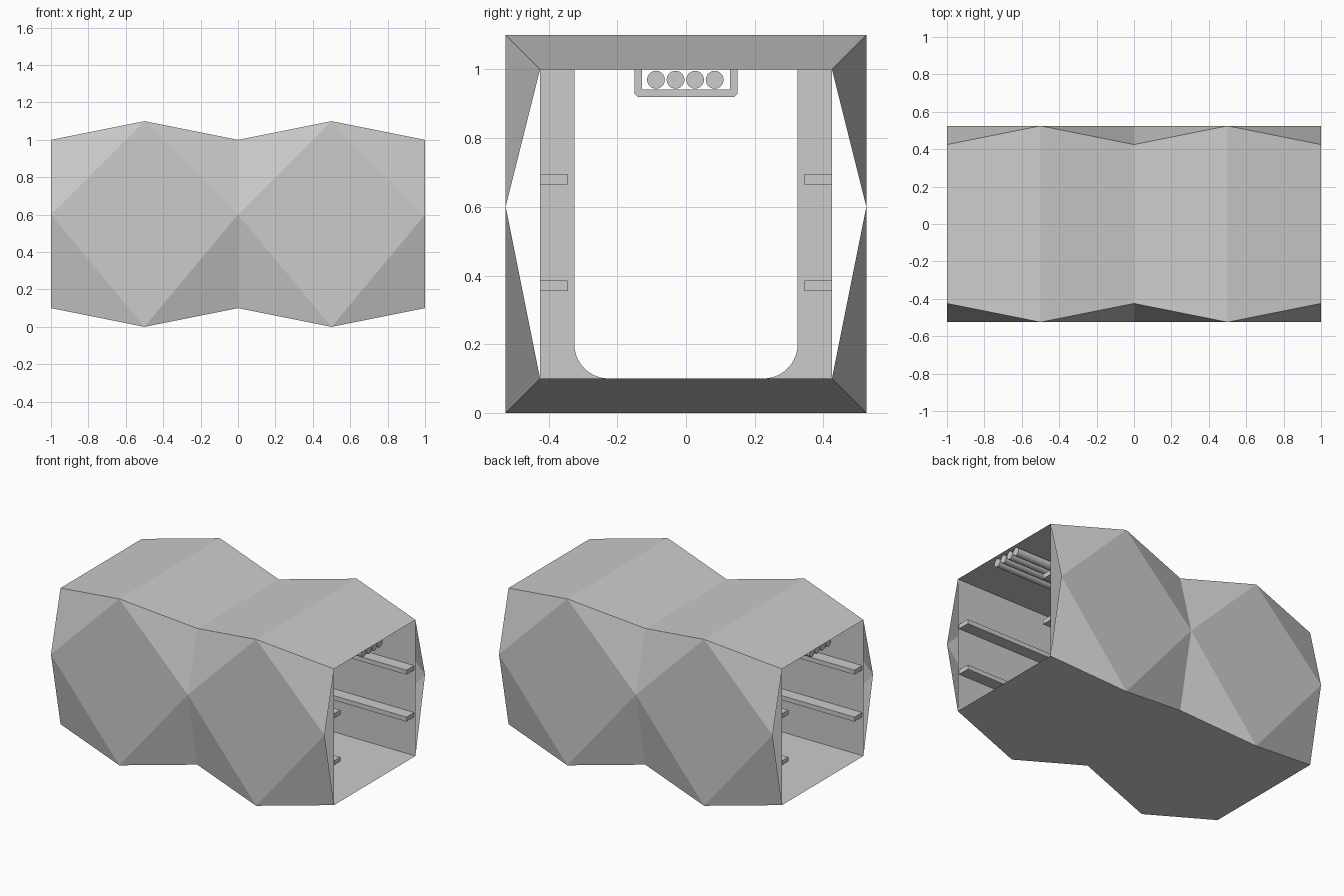
import bpy, bmesh, math

cube = bpy.data.objects.get("Cube")
if cube:
    bpy.data.objects.remove(cube, do_unlink=True)

grey = bpy.data.materials.new("light_grey")
grey.use_nodes = True
grey.diffuse_color = (0.6, 0.6, 0.6, 1)
grey.node_tree.nodes["Principled BSDF"].inputs["Base Color"].default_value = (0.6, 0.6, 0.6, 1)


def finish(name, bm, recalc=True):
    if recalc:
        bmesh.ops.recalc_face_normals(bm, faces=bm.faces)
    mesh = bpy.data.meshes.new(name)
    bm.to_mesh(mesh)
    bm.free()
    mesh.materials.append(grey)
    obj = bpy.data.objects.new(name, mesh)
    bpy.context.collection.objects.link(obj)
    return obj


def extrude_x(name, profile, x0, x1):
    """Solid bar along x from a (y, z) outline."""
    bm = bmesh.new()
    face = bm.faces.new([bm.verts.new((x0, y, z)) for y, z in profile])
    out = bmesh.ops.extrude_face_region(bm, geom=[face])["geom"]
    verts = [v for v in out if isinstance(v, bmesh.types.BMVert)]
    bmesh.ops.translate(bm, verts=verts, vec=(x1 - x0, 0, 0))
    return finish(name, bm)


# Faceted outer shell: valleys at the ends and middle, ridges between
VALLEY, RIDGE = 0.425, 0.525
bm = bmesh.new()
rings = []
for i in range(5):
    x = -1 + i * 0.5
    ridge = i % 2 == 1
    y, top, bottom = (RIDGE, 1.1, 0) if ridge else (VALLEY, 1.0, 0.1)
    ring = {}
    for s in (-1, 1):
        ring[s, "top"] = bm.verts.new((x, s * y, top))
        ring[s, "bottom"] = bm.verts.new((x, s * y, bottom))
        if not ridge:
            ring[s, "mid"] = bm.verts.new((x, s * RIDGE, 0.6))
    rings.append(ring)
for a, b in zip(rings, rings[1:]):
    for level in ("top", "bottom"):
        bm.faces.new([a[-1, level], a[1, level], b[1, level], b[-1, level]])
for i in (1, 3):
    before, peak, after = rings[i - 1:i + 2]
    for s in (-1, 1):
        bm.faces.new([before[s, "mid"], peak[s, "top"], after[s, "mid"], peak[s, "bottom"]])
        for valley in (before, after):
            for level in ("top", "bottom"):
                bm.faces.new([valley[s, level], valley[s, "mid"], peak[s, level]])
finish("outer_shell", bm)

# Straight inner lining, open at both ends and facing inward
bm = bmesh.new()
corners = [(-VALLEY, 0.1), (VALLEY, 0.1), (VALLEY, 1.0), (-VALLEY, 1.0)]
ends = [[bm.verts.new((x, y, z)) for y, z in corners] for x in (-1, 1)]
for k in range(4):
    n = (k + 1) % 4
    bm.faces.new([ends[0][k], ends[1][k], ends[1][n], ends[0][n]])
bmesh.ops.recalc_face_normals(bm, faces=bm.faces)
bmesh.ops.reverse_faces(bm, faces=bm.faces)
finish("inner_lining", bm, recalc=False)

for s, side in ((-1, "front"), (1, "back")):
    # Doorway post with a rounded foot
    arc = [math.radians(-90 + 90 * k / 10) for k in range(11)]
    post = [(VALLEY, 0.1)]
    post += [(0.225 + 0.1 * math.cos(t), 0.2 + 0.1 * math.sin(t)) for t in arc]
    post += [(0.325, 1.0), (VALLEY, 1.0)]
    extrude_x(side + "_doorway_post", [(s * y, z) for y, z in post], -0.04, 0.04)
    # Wall rails
    for z, level in ((0.37, "lower"), (0.68, "upper")):
        rail = [(0.345, z - 0.015), (VALLEY, z - 0.015), (VALLEY, z + 0.015), (0.345, z + 0.015)]
        extrude_x(f"{side}_{level}_rail", [(s * y, h) for y, h in rail], -0.99, 0.99)

# Ceiling light tray with chamfered lower corners
half = [(0.128, 1.0), (0.128, 0.942), (0.138, 0.92), (0.15, 0.93), (0.15, 1.0)]
outer = [(0.15, 1.0), (0.15, 0.93), (0.14, 0.92)]
inner = [(0.128, 0.942), (0.128, 1.0)]
tray = outer + [(-y, z) for y, z in reversed(outer)]
tray += [(-y, z) for y, z in reversed(inner)] + inner
extrude_x("light_tray", tray, -0.3, 0.3)

# Four light tubes
for k in range(4):
    y0 = -0.0875 + k * 0.057
    ring = [(y0 + 0.026 * math.cos(k2 * math.tau / 24), 0.97 + 0.026 * math.sin(k2 * math.tau / 24))
            for k2 in range(24)]
    tube = extrude_x(f"light_tube_{k + 1}", ring, -0.98, 0.98)
    bpy.ops.object.select_all(action="DESELECT")
    tube.select_set(True)
    bpy.context.view_layer.objects.active = tube
    bpy.ops.object.shade_smooth_by_angle()
